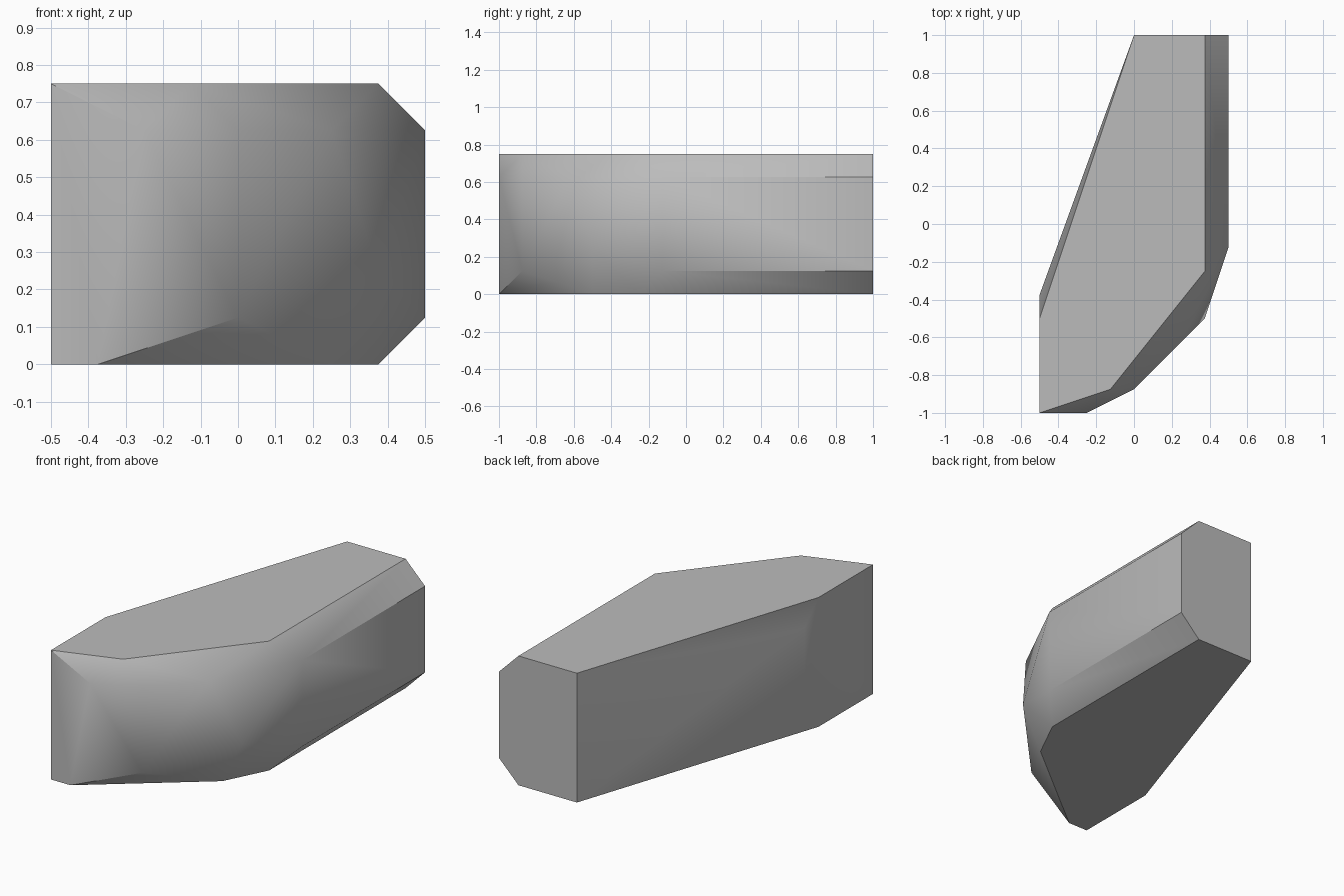
import bpy
import bmesh
import math

default_cube = bpy.data.objects.get("Cube")
if default_cube:
    bpy.data.objects.remove(default_cube, do_unlink=True)

UNIT = 1 / 8  # all corners sit on a regular grid


def make_material(name, colour):
    material = bpy.data.materials.new(name)
    material.use_nodes = True
    material.diffuse_color = colour
    shader = material.node_tree.nodes["Principled BSDF"]
    shader.inputs["Base Color"].default_value = colour
    shader.inputs["Roughness"].default_value = 0.8
    return material


def make_hull(name, levels, material):
    """Wrap a convex faceted solid around outlines at several heights."""
    mesh = bpy.data.meshes.new(name)
    bm = bmesh.new()
    for height, outline in levels:
        for x, y in outline:
            bm.verts.new((x * UNIT, y * UNIT, height * UNIT))
    hull = bmesh.ops.convex_hull(bm, input=bm.verts[:])
    inside = [g for g in hull["geom_interior"] if isinstance(g, bmesh.types.BMVert)]
    bmesh.ops.delete(bm, geom=inside, context="VERTS")
    # Merge coplanar triangles into clean flat panels
    bmesh.ops.dissolve_limit(bm, angle_limit=math.radians(0.5),
                             verts=bm.verts[:], edges=bm.edges[:])
    bmesh.ops.recalc_face_normals(bm, faces=bm.faces[:])
    bm.to_mesh(mesh)
    bm.free()
    mesh.materials.append(material)
    block = bpy.data.objects.new(name, mesh)
    bpy.context.collection.objects.link(block)
    return block


# Outlines of the bevelled block, from the floor upward
bottom_rim = [(-4, -8), (-3, -8), (2, -4), (3, -2), (3, 8), (0, 8), (-4, -4)]
lower_bevel = [(0, -7), (4, -1), (4, 8), (-4, -3)]
corner_point = [(3, -4)]
upper_bevel = [(-2, -8), (0, -7), (2, -5), (4, -1), (4, 8), (-4, -3)]
top_rim = [(-4, -8), (-1, -7), (3, -2), (3, 8), (0, 8), (-4, -4)]

grey = make_material("plain grey", (0.5, 0.5, 0.5, 1))
block = make_hull("bevelled_block", [
    (0, bottom_rim),
    (1, lower_bevel),
    (2, corner_point),
    (5, upper_bevel),
    (6, top_rim),
], grey)

# Soft shading over the gentle front bends, sharp elsewhere
bpy.ops.object.select_all(action="DESELECT")
block.select_set(True)
bpy.context.view_layer.objects.active = block
bpy.ops.object.shade_smooth_by_angle(angle=math.radians(30))
